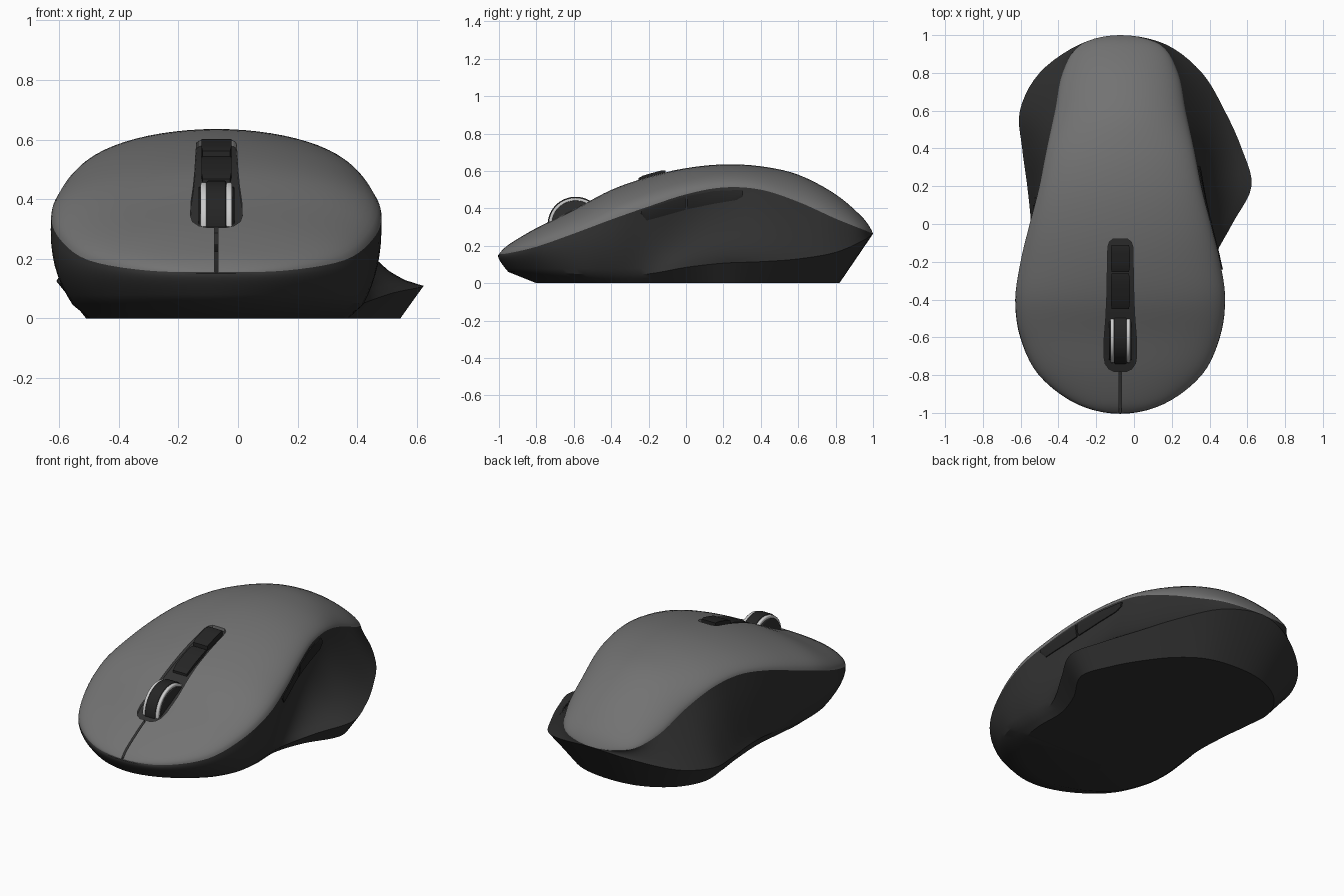
import bpy, bmesh, math
from mathutils import Vector
from mathutils.bvhtree import BVHTree

if "Cube" in bpy.data.objects:
    bpy.data.objects.remove(bpy.data.objects["Cube"])

CX = -0.0725      # symmetry line of the top shell
STEPS = 5         # interpolation steps between stations


def material(name, v):
    m = bpy.data.materials.new(name)
    m.diffuse_color = (v, v, v, 1)
    m.use_nodes = True
    m.node_tree.nodes["Principled BSDF"].inputs["Base Color"].default_value = m.diffuse_color
    return m


GREY = material("shell_grey", 0.17)
DARK = material("dark_plastic", 0.03)
BLACK = material("black_rubber", 0.018)
SILVER = material("silver", 0.6)


def make(name, verts, faces, mat):
    me = bpy.data.meshes.new(name)
    me.from_pydata([tuple(v) for v in verts], [], faces)
    bm = bmesh.new()
    bm.from_mesh(me)
    bmesh.ops.remove_doubles(bm, verts=bm.verts, dist=1e-5)
    bmesh.ops.recalc_face_normals(bm, faces=bm.faces)
    bm.to_mesh(me)
    bm.free()
    ob = bpy.data.objects.new(name, me)
    bpy.context.collection.objects.link(ob)
    me.materials.append(mat)
    return ob


def smooth(ob, deg=32):
    bpy.ops.object.select_all(action='DESELECT')
    ob.select_set(True)
    bpy.context.view_layer.objects.active = ob
    bpy.ops.object.shade_smooth_by_angle(angle=math.radians(deg))


def ring(rows):
    """Closed smooth loop through (y, z, x_left, x_right, extra) stations."""
    right = [Vector((r[3], r[0], r[1], r[4])) for r in rows]
    left = [Vector((r[2], r[0], r[1], r[4])) for r in rows[1:-1]]
    p = right + left[::-1]
    n, out = len(p), []
    for i in range(n):
        a, b, c, d = (p[(i + k) % n] for k in (-1, 0, 1, 2))
        for s in range(STEPS):
            t = s / STEPS
            out.append(0.5 * (2 * b + (c - a) * t + (2 * a - 5 * b + 4 * c - d) * t * t
                              + (3 * b - a - 3 * c + d) * t ** 3))
    return out


# shell edge: y, z, half width, centreline height
edge = [(-1, .155, 0, .155), (-.95, .16, .23, .205), (-.8, .195, .43, .295), (-.6, .265, .525, .395),
        (-.4, .34, .555, .50), (-.2, .41, .528, .57), (0, .475, .48, .615), (.2, .512, .428, .635),
        (.4, .50, .388, .625), (.6, .435, .345, .58), (.8, .345, .305, .475), (.95, .285, .21, .345),
        (1, .265, 0, .265)]
# wall, crease and base loops: y, z, x left, x right
wall = [(-.998, .125, CX, CX), (-.945, .125, -.30, .155), (-.79, .135, -.495, .35), (-.6, .16, -.593, .447),
        (-.4, .18, -.615, .468), (-.2, .20, -.583, .433), (0, .22, -.545, .41), (.2, .23, -.535, .43),
        (.4, .25, -.54, .42), (.6, .25, -.53, .375), (.8, .25, -.44, .29), (.95, .257, -.27, .15),
        (1, .2645, CX, CX)]
crease = [(-.95, .06, CX, CX), (-.9, .06, -.275, .13), (-.76, .055, -.45, .31), (-.58, .05, -.535, .41),
          (-.4, .045, -.555, .42), (-.2, .05, -.54, .42), (0, .085, -.545, .52), (.2, .107, -.565, .622),
          (.4, .115, -.592, .57), (.6, .13, -.604, .48), (.8, .165, -.50, .36), (.95, .23, -.29, .17),
          (1, .264, CX, CX)]
base = [(-.8, 0, CX, CX), (-.76, 0, -.24, .10), (-.66, 0, -.39, .25), (-.52, 0, -.47, .34),
        (-.36, 0, -.50, .37), (-.18, 0, -.485, .37), (0, 0, -.47, .43), (.2, 0, -.48, .545),
        (.38, 0, -.50, .49), (.54, 0, -.505, .40), (.69, 0, -.42, .28), (.79, 0, -.26, .13),
        (.82, 0, CX, CX)]

A = ring([(y, z, CX - h, CX + h, c) for y, z, h, c in edge])
B, C, D = (ring([r + (0,) for r in t]) for t in (wall, crease, base))
N = len(A)
M = N // 2


def ruled(off):
    return [[off + i, off + i + 1, off + (N - i - 1) % N, off + (N - i) % N] for i in range(M)]


def tidy(faces):
    return [list(dict.fromkeys(f)) for f in faces]


# lower body: curved wall down to the crease, then undercut to the base
rings = []
for k in range(9):
    s = k / 8
    rings.append([((a * (1 - s) * (1 - 2 * s) + b * 4 * s * (1 - s) + c * s * (2 * s - 1))).xyz
                  for a, b, c in zip(A, B, C)])
rings += [[c.lerp(d, .5).xyz for c, d in zip(C, D)], [d.xyz for d in D]]
faces = [[k * N + i, k * N + (i + 1) % N, (k + 1) * N + (i + 1) % N, (k + 1) * N + i]
         for k in range(len(rings) - 1) for i in range(N)]
faces += ruled(0) + ruled((len(rings) - 1) * N)
body = make("lower_body", [v for r in rings for v in r], tidy(faces), DARK)
smooth(body)

# top shell: domed sections from edge to edge
J = 28
verts = []
for i in range(M + 1):
    r, l = A[i], A[(N - i) % N]
    power = 1.0 + 0.3 * min(1, max(0, r.y + .4))
    for j in range(J + 1):
        th = math.pi * j / J
        p = l.lerp(r, (1 - math.cos(th)) / 2).xyz
        p.z += (r[3] - r.z) * max(0, math.sin(th)) ** power
        verts.append(p)
W = J + 1
faces = [[i * W + j, i * W + j + 1, (i + 1) * W + j + 1, (i + 1) * W + j] for i in range(M) for j in range(J)]
faces += [[i * W, (i + 1) * W, (i + 1) * W + J, i * W + J] for i in range(M)]
shell = make("top_shell", verts, faces, GREY)


def tree(ob):
    bm = bmesh.new()
    bm.from_mesh(ob.data)
    t = BVHTree.FromBMesh(bm)
    bm.free()
    return t


shell_tree, body_tree = tree(shell), tree(body)


def top_z(y):
    return shell_tree.ray_cast(Vector((CX + .002, y, 3)), Vector((0, 0, -1)))[0].z


def strip(name, rows, mat):
    """Bar along y from (y, half width, z top, z bottom) rows."""
    v, f = [], []
    for y, w, zt, zb in rows:
        v += [(CX - w, y, zb), (CX + w, y, zb), (CX + w, y, zt), (CX - w, y, zt)]
    for i in range(len(rows) - 1):
        f += [[i * 4 + k, i * 4 + (k + 1) % 4, i * 4 + 4 + (k + 1) % 4, i * 4 + 4 + k] for k in range(4)]
    e = len(v) - 4
    return make(name, v, f + [[0, 1, 2, 3], [e, e + 1, e + 2, e + 3]], mat)


# wheel slot and front split line cut from the shell
slot = [(-.78, .035), (-.768, .06), (-.74, .08), (-.70, .087), (-.6, .085), (-.5, .077), (-.4, .072),
        (-.25, .069), (-.12, .066), (-.095, .058), (-.08, .04)]
for cutter in (strip("slot_cutter", [(y, w, 1, 0) for y, w in slot], DARK),
               strip("split_cutter", [(-1.1, .006, 1, 0), (-.77, .006, 1, 0)], DARK)):
    mod = shell.modifiers.new("cut", 'BOOLEAN')
    mod.object, mod.solver = cutter, 'EXACT'
    bpy.context.view_layer.objects.active = shell
    bpy.ops.object.modifier_apply(modifier=mod.name)
    bpy.data.objects.remove(cutter)
smooth(shell)

# recessed slot lining
smooth(strip("slot_lining", [(y, w + .002, top_z(y) - .02, top_z(y) - .06) for y, w in slot], DARK))


# buttons behind the wheel
def bar(name, y0, y1, lift):
    ys = [y0 + (y1 - y0) * k / 6 for k in range(7)]
    rows = [(y, .05 - (.004 if k in (0, 6) else 0), top_z(y) + lift - (.006 if k in (0, 6) else 0),
             top_z(y) - .05) for k, y in enumerate(ys)]
    smooth(strip(name, rows, BLACK))


bar("front_centre_button", -.45, -.262, -.002)
bar("rear_centre_button", -.255, -.11, .014)


# scroll wheel: rubber tyre with two metal rims
def disc(name, x, width, radius, mat):
    bpy.ops.mesh.primitive_cylinder_add(vertices=64, radius=radius, depth=width, location=(CX + x, -.59, .312),
                                        rotation=(0, math.pi / 2, 0))
    ob = bpy.context.object
    ob.name = name
    ob.data.materials.append(mat)
    bev = ob.modifiers.new("round", 'BEVEL')
    bev.width, bev.segments = .006, 3
    smooth(ob, 40)


disc("wheel_tyre", 0, .066, .150, BLACK)
for side, x in (("left", -1), ("right", 1)):
    disc("wheel_rim_" + side, x * .043, .020, .145, SILVER)
    disc("wheel_hub_" + side, x * .056, .008, .130, DARK)


# thumb buttons laid onto the right wall: rows of y, z low, z high
def side_button(name, rows):
    v, f, K = [], [], 5
    for (y0, a0, b0), (y1, a1, b1) in zip(rows, rows[1:]):
        for s in range(5 if (y1, a1, b1) == rows[-1] else 4):
            t = s / 4
            y, lo, hi = y0 + (y1 - y0) * t, a0 + (a1 - a0) * t, b0 + (b1 - b0) * t
            for k in range(K):
                z = lo + (hi - lo) * k / (K - 1)
                x = body_tree.ray_cast(Vector((3, y, z)), Vector((-1, 0, 0)))[0].x
                v.append((x + (.009 if 0 < k < K - 1 else .006), y, z))
    n, R = len(v), len(v) // K
    v += [(x - .03, y, z) for x, y, z in v]
    for i in range(R - 1):
        for k in range(K - 1):
            q = [i * K + k, i * K + k + 1, i * K + K + k + 1, i * K + K + k]
            f += [q, [j + n for j in q]]
    loop = ([i * K for i in range(R)] + [(R - 1) * K + k for k in range(1, K)]
            + [i * K + K - 1 for i in range(R - 2, -1, -1)] + list(range(K - 2, 0, -1)))
    f += [[a, b, b + n, a + n] for a, b in zip(loop, loop[1:] + loop[:1])]
    smooth(make(name, v, f, BLACK))


side_button("front_thumb_button", [(-.24, .372, .388), (-.21, .335, .398), (-.1, .365, .433), (-.004, .392, .463)])
side_button("rear_thumb_button", [(.006, .395, .466), (.15, .425, .493), (.27, .445, .498), (.305, .465, .497)])
